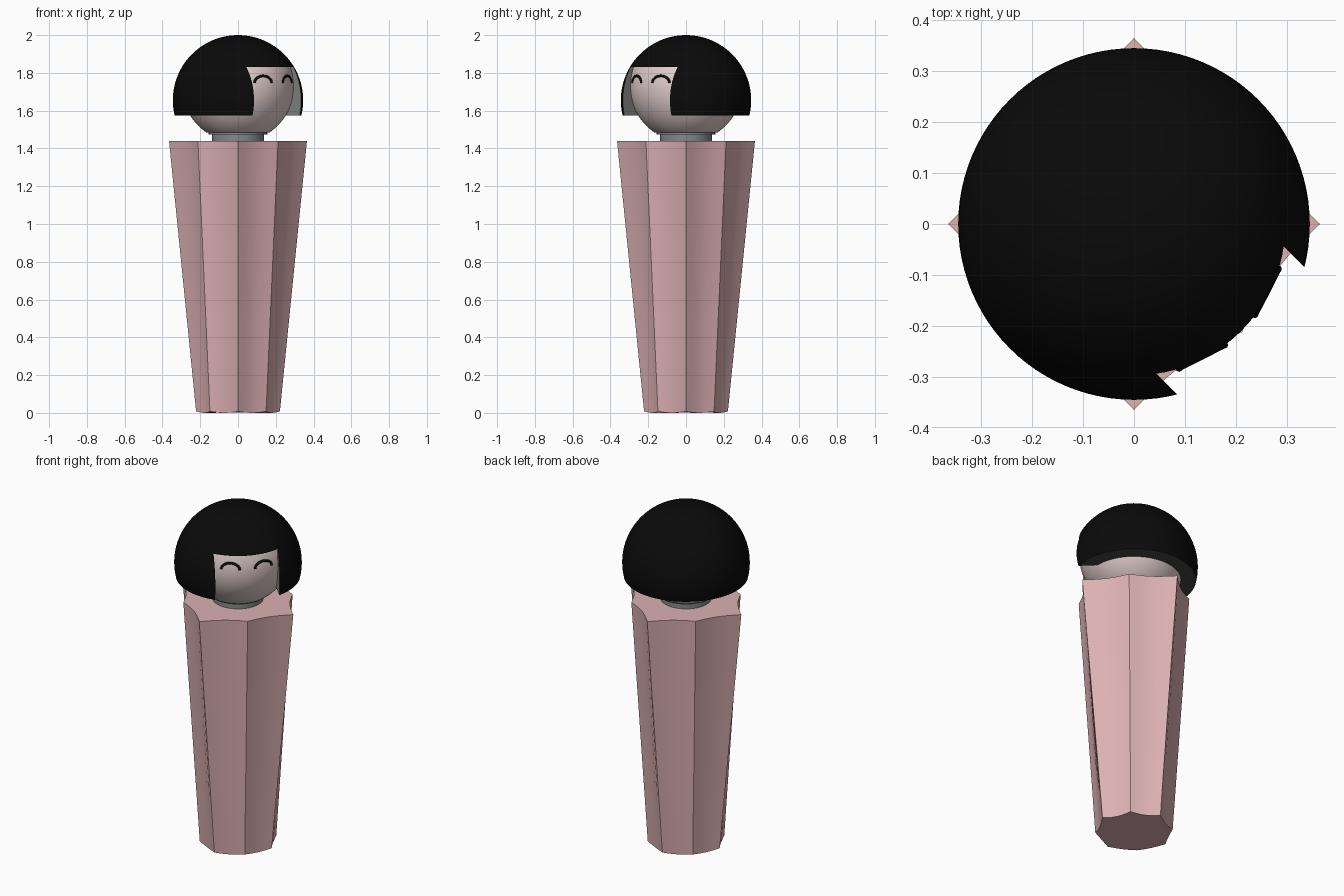
import bpy, bmesh
from math import sin, cos, pi, sqrt, radians
from mathutils import Matrix, Vector

cube = bpy.data.objects.get("Cube")
if cube:
    bpy.data.objects.remove(cube, do_unlink=True)


def material(name, r, g, b):
    m = bpy.data.materials.new(name)
    m.use_nodes = True
    m.diffuse_color = (r, g, b, 1)
    m.node_tree.nodes["Principled BSDF"].inputs["Base Color"].default_value = (r, g, b, 1)
    return m


PINK = material("dusty pink", 0.72, 0.44, 0.45)
SKIN = material("pale skin", 0.76, 0.62, 0.61)
BLACK = material("hair black", 0.003, 0.003, 0.003)
GREY = material("mid grey", 0.24, 0.25, 0.25)
CHARCOAL = material("charcoal", 0.06, 0.06, 0.06)


def finish(name, bm, *mats, angle=25):
    bmesh.ops.recalc_face_normals(bm, faces=bm.faces[:])
    mesh = bpy.data.meshes.new(name)
    bm.to_mesh(mesh)
    bm.free()
    ob = bpy.data.objects.new(name, mesh)
    bpy.context.collection.objects.link(ob)
    for m in mats:
        mesh.materials.append(m)
    smooth(ob, angle)
    return ob


def smooth(ob, angle):
    bpy.ops.object.select_all(action='DESELECT')
    ob.select_set(True)
    bpy.context.view_layer.objects.active = ob
    bpy.ops.object.shade_smooth_by_angle(angle=radians(angle))


# Body: tapered eight-ridged column with hollowed sides
STEPS = 6


def section(axis_r, diag_r, hollow, z, lift):
    corners = [Vector((cos(i * pi / 4), sin(i * pi / 4), 0)) * (diag_r if i % 2 else axis_r)
               for i in range(8)]
    points = []
    for i, a in enumerate(corners):
        b = corners[(i + 1) % 8]
        inward = -(a + b).normalized()
        for s in range(STEPS):
            t = s / STEPS
            dip = sin(pi * t)
            points.append(a.lerp(b, t) + inward * hollow * dip + Vector((0, 0, z + lift * (1 - dip))))
    return points


bm = bmesh.new()
low = [bm.verts.new(p) for p in section(0.222, 0.21, 0.006, 0, 0.008)]
high = [bm.verts.new(p) for p in section(0.365, 0.3, 0.017, 1.44, 0)]
for i in range(len(low)):
    j = (i + 1) % len(low)
    bm.faces.new((low[i], low[j], high[j], high[i]))
bm.faces.new(high)
bm.faces.new(low[::-1])
finish("body", bm, PINK)


# Neck with a slightly wider collar
def disc(name, radius, z0, z1, mat):
    bm = bmesh.new()
    bmesh.ops.create_cone(bm, cap_ends=True, segments=48, radius1=radius, radius2=radius,
                          depth=z1 - z0, matrix=Matrix.Translation((0, 0, (z0 + z1) / 2)))
    finish(name, bm, mat)


disc("neck", 0.137, 1.43, 1.48, GREY)
disc("neck_collar", 0.155, 1.475, 1.49, GREY)

# Head: ball trimmed flat under the chin and beneath the hair
HEAD_R, HEAD_Z = 0.297, 1.73
bm = bmesh.new()
bmesh.ops.create_uvsphere(bm, u_segments=64, v_segments=40, radius=HEAD_R,
                          matrix=Matrix.Translation((0, 0, HEAD_Z)))
for z, up in ((1.485, -1), (1.84, 1)):
    cut = bmesh.ops.bisect_plane(bm, geom=bm.verts[:] + bm.edges[:] + bm.faces[:],
                                 plane_co=(0, 0, z), plane_no=(0, 0, up), clear_outer=True)
    rim = [e for e in cut["geom_cut"] if isinstance(e, bmesh.types.BMEdge)]
    bmesh.ops.edgeloop_fill(bm, edges=rim)
finish("head", bm, SKIN)

# Hair: ball cut level at the bottom, with a square opening for the face
HAIR_R, HAIR_Z, HAIR_LOW = 0.345, 1.655, 1.575
TURN = Matrix.Rotation(radians(-45), 4, 'Z')   # face looks towards +x -y
bm = bmesh.new()
bmesh.ops.create_uvsphere(bm, u_segments=96, v_segments=56, radius=HAIR_R,
                          matrix=Matrix.Translation((0, 0, HAIR_Z)))
hair = finish("hair", bm, BLACK, GREY, CHARCOAL)


def box_cutter(name, center, size):
    bm = bmesh.new()
    bmesh.ops.create_cube(bm, size=1, matrix=TURN @ Matrix.Translation(center)
                          @ Matrix.Diagonal((*size, 1)))
    ob = finish(name, bm)
    ob.hide_render = True
    return ob


cutters = [box_cutter("hair_trim_cutter", (0, 0, HAIR_LOW - 0.5), (2, 2, 1)),
           box_cutter("face_opening_cutter", (0.52, 0, 1.58), (1, 0.353, 0.5))]
for c in cutters:
    mod = hair.modifiers.new(c.name, 'BOOLEAN')
    mod.operation = 'DIFFERENCE'
    mod.solver = 'EXACT'
    mod.object = c
trimmed = bpy.data.meshes.new_from_object(
    hair.evaluated_get(bpy.context.evaluated_depsgraph_get()))
hair.modifiers.clear()
hair.data = trimmed
for c in cutters:
    bpy.data.objects.remove(c, do_unlink=True)
trimmed.materials.clear()
for m in (BLACK, GREY, CHARCOAL):
    trimmed.materials.append(m)
for f in trimmed.polygons:
    inside = (f.center - Vector((0, 0, HAIR_Z))).length < HAIR_R - 0.008
    if inside and f.normal.z < -0.9:
        f.material_index = 2
    else:
        f.material_index = 1 if inside else 0
smooth(hair, 30)

# Eyes: thin happy arcs lying on the face
for name, middle in (("left_eye", 0.09), ("right_eye", -0.09)):
    curve = bpy.data.curves.new(name, 'CURVE')
    curve.dimensions = '3D'
    curve.bevel_depth = 0.007
    curve.bevel_resolution = 2
    curve.use_fill_caps = True
    line = curve.splines.new('POLY')
    line.points.add(16)
    for i, p in enumerate(line.points):
        a = pi * i / 16
        u, z = middle - 0.048 * cos(a), 1.747 + 0.037 * sin(a)
        d = sqrt(HEAD_R ** 2 - u ** 2 - (z - HEAD_Z) ** 2)
        p.co = (*(TURN @ Vector((d, u, z))), 1)
    curve.materials.append(BLACK)
    bpy.context.collection.objects.link(bpy.data.objects.new(name, curve))
